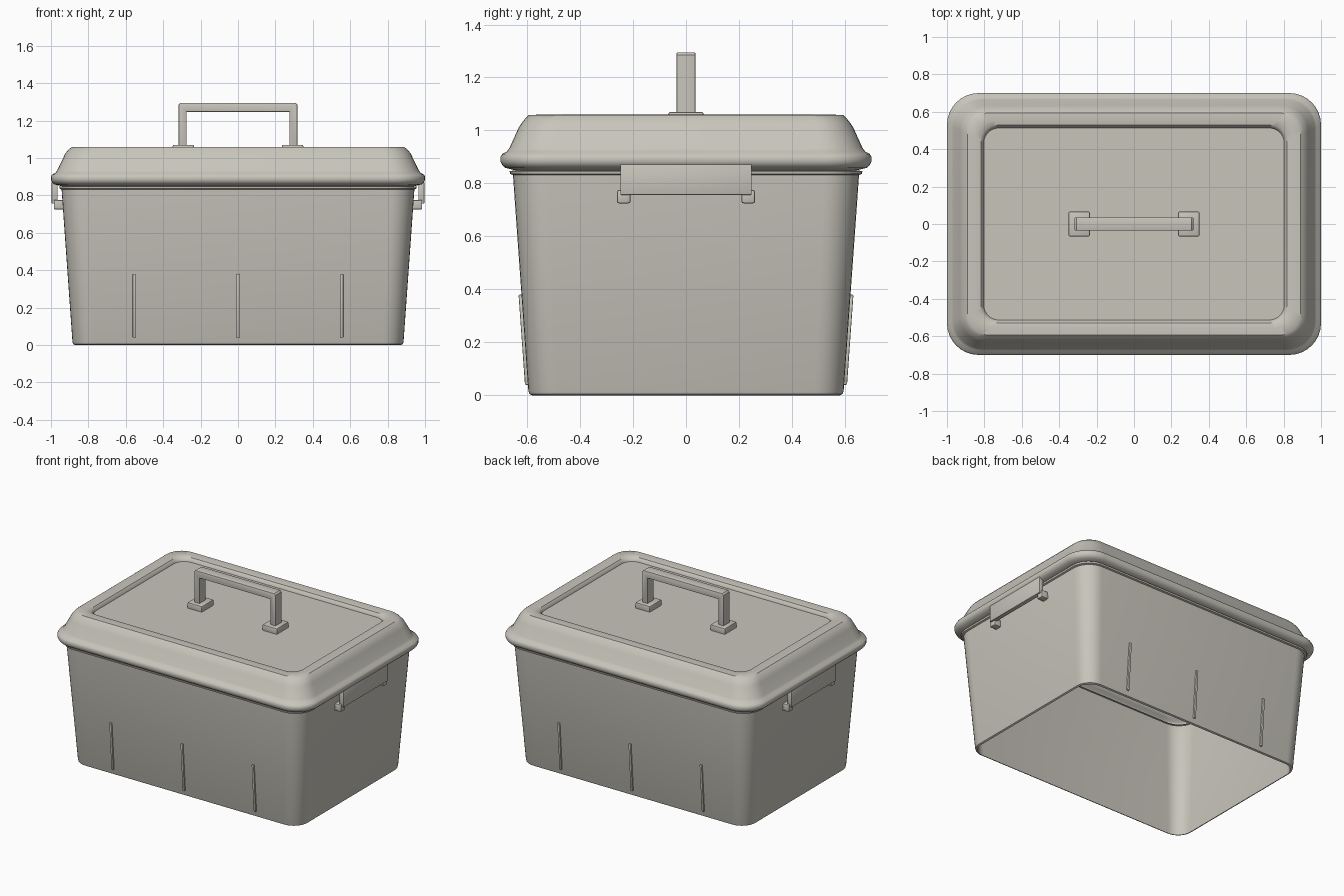
import bpy, bmesh, math
from mathutils import Matrix

if "Cube" in bpy.data.objects:
    bpy.data.objects.remove(bpy.data.objects["Cube"])

mat = bpy.data.materials.new("warm light grey")
mat.diffuse_color = (0.58, 0.56, 0.50, 1)
mat.use_nodes = True
mat.node_tree.nodes["Principled BSDF"].inputs["Base Color"].default_value = mat.diffuse_color
SEG = 8


def finish(name, bm, angle=35):
    bmesh.ops.recalc_face_normals(bm, faces=bm.faces)
    me = bpy.data.meshes.new(name)
    bm.to_mesh(me)
    bm.free()
    me.materials.append(mat)
    ob = bpy.data.objects.new(name, me)
    bpy.context.collection.objects.link(ob)
    bpy.context.view_layer.objects.active = ob
    ob.select_set(True)
    bpy.ops.object.shade_smooth_by_angle(angle=math.radians(angle))
    ob.select_set(False)
    return ob


def ring(bm, hx, hy, r, z):
    # rounded rectangle loop
    vs = []
    for q, (sx, sy) in enumerate([(1, 1), (-1, 1), (-1, -1), (1, -1)]):
        for i in range(SEG + 1):
            a = math.pi / 2 * (q + i / SEG)
            vs.append(bm.verts.new((sx * (hx - r) + r * math.cos(a),
                                    sy * (hy - r) + r * math.sin(a), z)))
    return vs


def loft(name, profile, close=False, cap_end=False):
    bm = bmesh.new()
    rings = [ring(bm, *p) for p in profile]
    pairs = list(zip(rings, rings[1:]))
    if close:
        pairs.append((rings[-1], rings[0]))
    for a, b in pairs:
        n = len(a)
        for i in range(n):
            bm.faces.new((a[i], a[(i + 1) % n], b[(i + 1) % n], b[i]))
    if cap_end:
        bm.faces.new(rings[-1])
    return finish(name, bm)


def box(name, lo, hi, bevel=0.005, shear=0):
    # bevelled box; shear leans it in y with height
    bm = bmesh.new()
    size = [h - l for l, h in zip(lo, hi)]
    mid = [(h + l) / 2 for l, h in zip(lo, hi)]
    bmesh.ops.create_cube(bm, size=1)
    bmesh.ops.transform(bm, matrix=Matrix.Translation(mid) @ Matrix.Diagonal((*size, 1)), verts=bm.verts)
    bmesh.ops.bevel(bm, geom=bm.edges[:], offset=bevel, segments=2, profile=0.5, affect='EDGES')
    for v in bm.verts:
        v.co.y += shear * v.co.z
    return finish(name, bm)


# tapered body: outer skin, rim, inner skin, open underneath
loft("body", [
    (0.870, 0.580, 0.100, 0.0), (0.881, 0.591, 0.105, 0.005), (0.885, 0.595, 0.11, 0.016),
    (0.942, 0.652, 0.13, 0.815), (0.943, 0.653, 0.13, 0.832), (0.954, 0.664, 0.135, 0.836),
    (0.956, 0.666, 0.135, 0.847), (0.93, 0.64, 0.12, 0.85),
    (0.922, 0.632, 0.12, 0.815), (0.868, 0.578, 0.10, 0.016)], close=True)

# domed lid with flared rim and recessed top panel
loft("lid", [
    (0.915, 0.62, 0.12, 0.845), (0.955, 0.655, 0.135, 0.852), (0.982, 0.682, 0.155, 0.859),
    (0.994, 0.694, 0.165, 0.870), (1.0, 0.70, 0.17, 0.882), (1.0, 0.70, 0.17, 0.900),
    (0.994, 0.694, 0.168, 0.911), (0.976, 0.676, 0.16, 0.921), (0.966, 0.666, 0.155, 0.935),
    (0.930, 0.632, 0.135, 1.010), (0.922, 0.622, 0.13, 1.026), (0.905, 0.606, 0.12, 1.046),
    (0.890, 0.594, 0.115, 1.058), (0.845, 0.555, 0.095, 1.060), (0.818, 0.528, 0.085, 1.055),
    (0.806, 0.516, 0.08, 1.042), (0.803, 0.513, 0.08, 1.030)], cap_end=True)

# stiffening ribs on the front and back
for side in (-1, 1):
    for x in (-0.555, 0, 0.555):
        y0, y1 = sorted((side * 0.585, side * 0.605))
        box("rib", (x - 0.008, y0, 0.04), (x + 0.008, y1, 0.38), 0.004, side * 0.0713)

# side clasps with two hooks each
for side in (-1, 1):
    def span(a, b):
        return sorted((side * a, side * b))
    x0, x1 = span(0.965, 0.996)
    box("clasp_plate", (x0, -0.248, 0.757), (x1, 0.248, 0.872), 0.003)
    x0, x1 = span(0.925, 0.985)
    for y in (-0.235, 0.235):
        box("clasp_hook", (x0, y - 0.025, 0.725), (x1, y + 0.025, 0.776), 0.007)

# carrying handle: arch made from a swept profile
bm = bmesh.new()
pts = [(-0.317, 1.03), (-0.317, 1.285), (-0.307, 1.295), (0.307, 1.295), (0.317, 1.285), (0.317, 1.03),
       (0.275, 1.03), (0.275, 1.247), (-0.275, 1.247), (-0.275, 1.03)]
f = bm.faces.new([bm.verts.new((x, -0.036, z)) for x, z in pts])
ext = bmesh.ops.extrude_face_region(bm, geom=[f])
bmesh.ops.translate(bm, vec=(0, 0.072, 0), verts=[g for g in ext["geom"] if isinstance(g, bmesh.types.BMVert)])
bmesh.ops.recalc_face_normals(bm, faces=bm.faces)
rims = [e for e in bm.edges if abs(e.verts[0].co.y - e.verts[1].co.y) < 1e-6]
bmesh.ops.bevel(bm, geom=rims, offset=0.005, segments=2, profile=0.5, affect='EDGES')
finish("handle", bm)

# handle feet
for s in (-1, 1):
    x0, x1 = sorted((s * 0.236, s * 0.349))
    box("handle_foot", (x0, -0.066, 1.02), (x1, 0.066, 1.07), 0.006)
